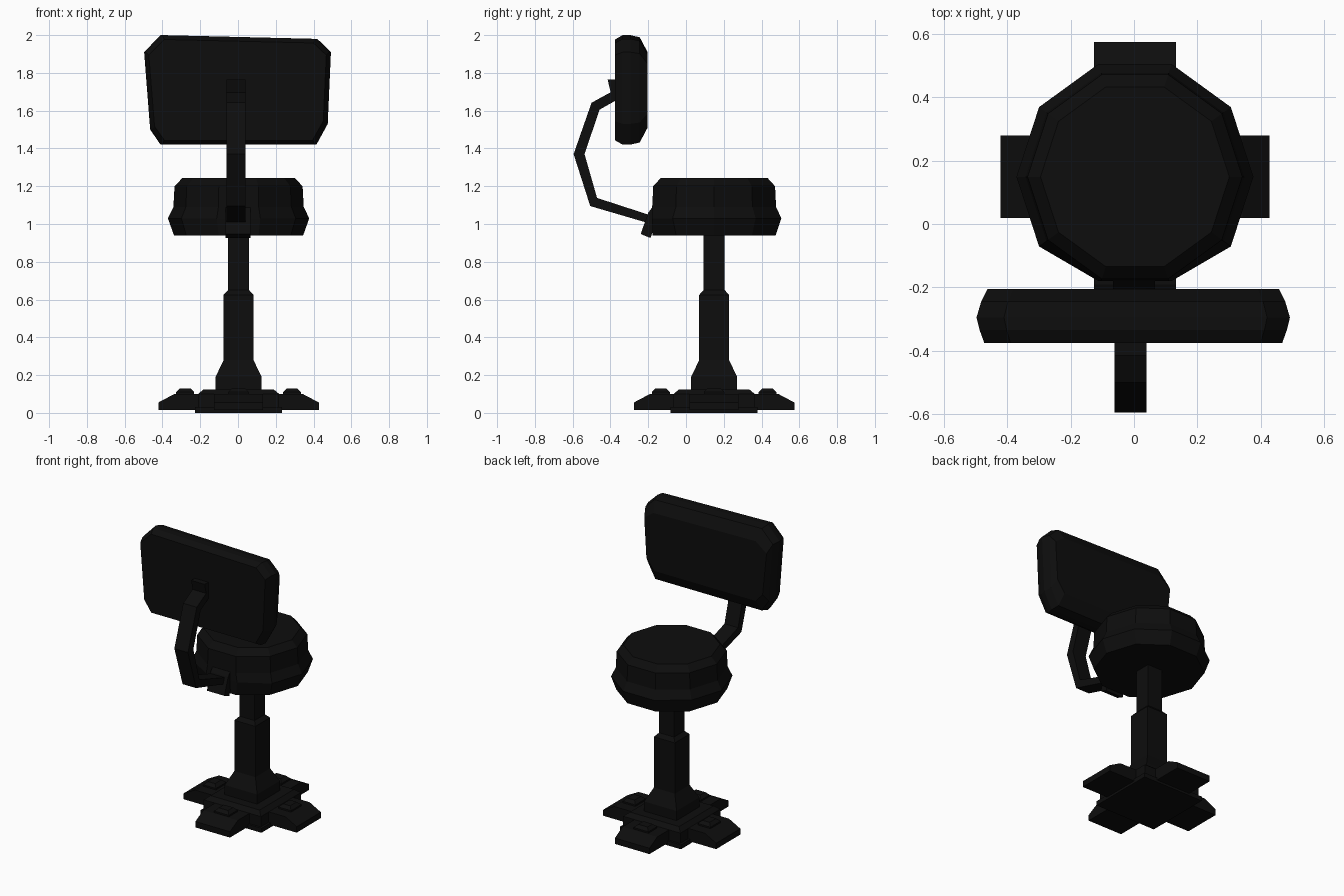
import bpy, bmesh, math
from mathutils import Matrix

if "Cube" in bpy.data.objects:
    bpy.data.objects.remove(bpy.data.objects["Cube"])

CX, CY = 0.003, 0.149   # pedestal axis

black = bpy.data.materials.new("black")
black.diffuse_color = (0.004, 0.004, 0.004, 1)
black.use_nodes = True
black.node_tree.nodes["Principled BSDF"].inputs["Base Color"].default_value = black.diffuse_color


def loft(name, rings):
    """Skin a stack of equal-length point rings and cap both ends."""
    bm = bmesh.new()
    loops = [[bm.verts.new(p) for p in r] for r in rings]
    n = len(loops[0])
    for a, b in zip(loops, loops[1:]):
        for i in range(n):
            j = (i + 1) % n
            bm.faces.new((a[i], a[j], b[j], b[i]))
    bm.faces.new(loops[0][::-1])
    bm.faces.new(loops[-1])
    bmesh.ops.recalc_face_normals(bm, faces=bm.faces)
    me = bpy.data.meshes.new(name)
    bm.to_mesh(me)
    bm.free()
    me.materials.append(black)
    ob = bpy.data.objects.new(name, me)
    bpy.context.collection.objects.link(ob)
    return ob


def square(h, z):
    return [(CX + sx * h, CY + sy * h, z)
            for sx, sy in ((-1, -1), (1, -1), (1, 1), (-1, 1))]


def extrude_x(name, profile, x0, x1):
    return loft(name, [[(x, y, z) for y, z in profile] for x in (x0, x1)])


def rect(x0, x1, y0, y1, z):
    return [(x0, y0, z), (x1, y0, z), (x1, y1, z), (x0, y1, z)]


# Base: floor pad, centre block and four bolted feet
loft("floor_pad", [square(0.23, 0.0), square(0.23, 0.03)])
loft("base_block", [square(0.215, 0.02), square(0.215, 0.1),
                    square(0.185, 0.125)])
foot = [(0.1, 0.015), (0.425, 0.015), (0.425, 0.055), (0.34, 0.1), (0.1, 0.1)]
for k in range(4):
    place = Matrix.Translation((CX, CY, 0)) @ Matrix.Rotation(k * math.pi / 2, 4, "Z")
    ob = extrude_x("foot_%d" % k, foot, -0.13, 0.13)
    ob.matrix_world = place
    bolt = loft("foot_bolt_%d" % k, [rect(-0.055, 0.055, 0.235, 0.33, 0.09),
                                     rect(-0.055, 0.055, 0.235, 0.33, 0.11),
                                     rect(-0.035, 0.035, 0.255, 0.31, 0.13)])
    bolt.matrix_world = place

# Pedestal: flared foot, sleeve and inner post
loft("pedestal_sleeve", [square(0.122, 0.11), square(0.122, 0.19),
                         square(0.079, 0.28), square(0.079, 0.625),
                         square(0.056, 0.65)])
loft("pedestal_post", [square(0.056, 0.6), square(0.056, 0.97)])


# Seat: ten-sided cushion over a bulging skirt
def decagon(r, z):
    return [(CX + r * math.cos(i * math.pi / 5),
             max(CY + r * math.sin(i * math.pi / 5), -0.18), z) for i in range(10)]


loft("seat", [decagon(0.342, 0.94), decagon(0.374, 1.03), decagon(0.345, 1.09),
              decagon(0.339, 1.2), decagon(0.298, 1.243)])

# Backrest: clipped rectangle lofted from front to back
outline = [(-0.41, 2.0), (0.42, 1.98), (0.492, 1.91), (0.475, 1.53),
           (0.415, 1.42), (-0.41, 1.42), (-0.465, 1.5), (-0.497, 1.91)]


def pad(y, sx, sz):
    return [(x * sx, y, 1.71 + (z - 1.71) * sz) for x, z in outline]


loft("backrest", [pad(-0.376, 0.95, 0.92), pad(-0.335, 0.98, 1.0),
                  pad(-0.295, 1.0, 1.0), pad(-0.245, 0.97, 0.96),
                  pad(-0.205, 0.93, 0.7)])

# Bent support arm with its two brackets
arm = [(-0.37, 1.71), (-0.394, 1.70), (-0.5, 1.642), (-0.595, 1.37),
       (-0.507, 1.095), (-0.2, 1.005), (-0.17, 1.04), (-0.471, 1.138),
       (-0.537, 1.37), (-0.458, 1.605), (-0.37, 1.655)]
extrude_x("support_arm", arm, -0.062, 0.04)
extrude_x("upper_bracket", [(-0.415, 1.765), (-0.37, 1.765), (-0.37, 1.65),
                            (-0.39, 1.66)], -0.062, 0.04)
extrude_x("lower_bracket", [(-0.24, 0.947), (-0.188, 0.926), (-0.14, 1.06),
                            (-0.177, 1.09), (-0.2, 1.06)], -0.066, 0.066)
